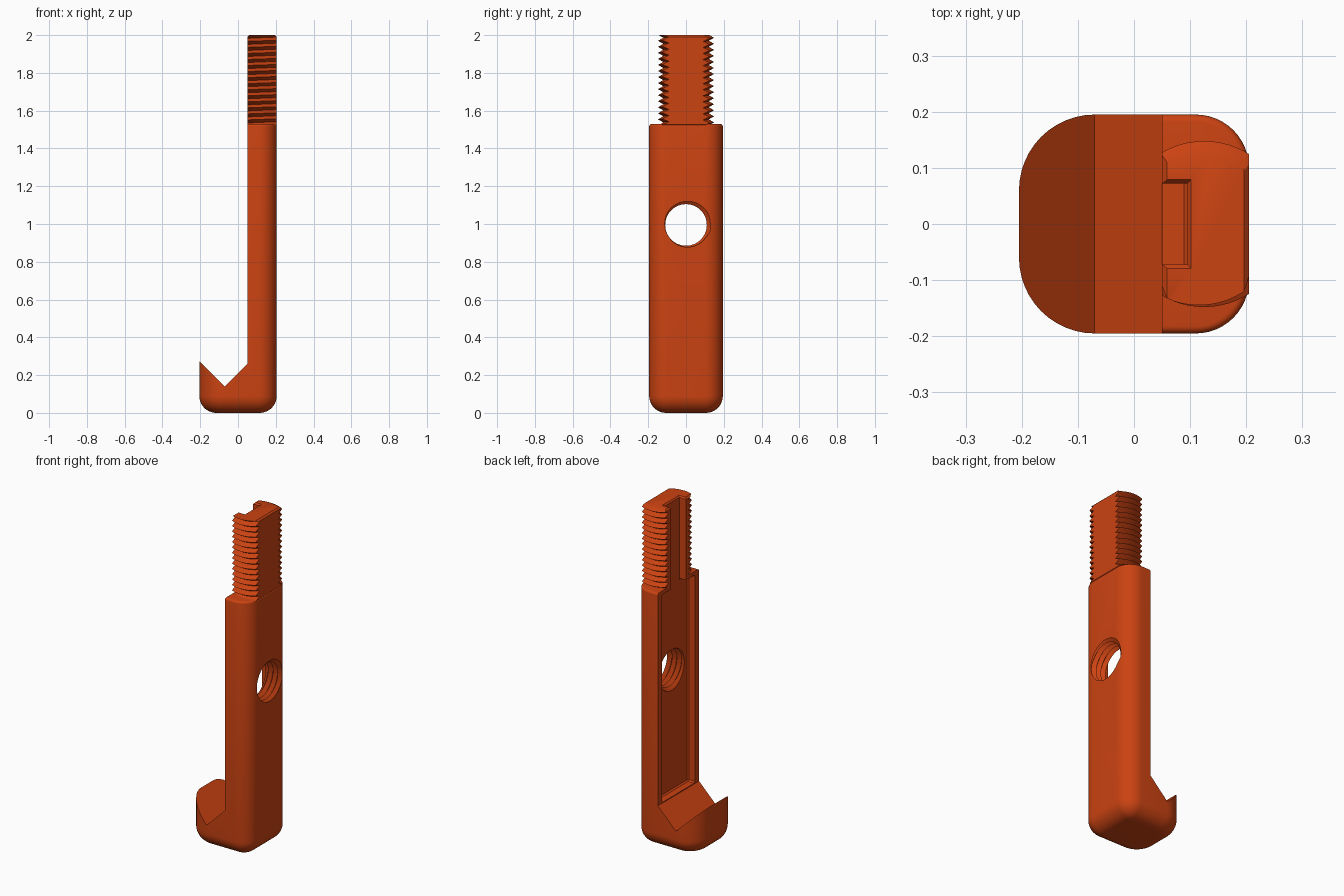
import bpy, bmesh
from math import sin, cos, pi, radians
from mathutils import Matrix

cube = bpy.data.objects.get("Cube")
if cube:
    bpy.data.objects.remove(cube, do_unlink=True)

orange = bpy.data.materials.new("burnt_orange")
orange.use_nodes = True
colour = (0.6, 0.056, 0.006, 1)
orange.diffuse_color = colour
orange.node_tree.nodes["Principled BSDF"].inputs["Base Color"].default_value = colour

FACE_X = 0.05        # flat inner face of the shaft
BACK_X = 0.205
SHOULDER = 1.53
PITCH = 0.032


def make(name, bm):
    bmesh.ops.recalc_face_normals(bm, faces=bm.faces[:])
    mesh = bpy.data.meshes.new(name)
    bm.to_mesh(mesh)
    bm.free()
    ob = bpy.data.objects.new(name, mesh)
    bpy.context.collection.objects.link(ob)
    mesh.materials.append(orange)
    return ob


def box(name, x0, x1, y0, y1, z0, z1, bevel=0):
    bm = bmesh.new()
    size = Matrix.Diagonal((x1 - x0, y1 - y0, z1 - z0, 1))
    place = Matrix.Translation(((x0 + x1) / 2, (y0 + y1) / 2, (z0 + z1) / 2))
    bmesh.ops.create_cube(bm, size=1, matrix=place @ size)
    if bevel:
        bmesh.ops.bevel(bm, geom=bm.edges[:], offset=bevel, segments=1, affect='EDGES')
    return make(name, bm)


def loft(name, rings):
    """Closed solid through rings with equal point counts."""
    bm = bmesh.new()
    rows = [[bm.verts.new(p) for p in ring] for ring in rings]
    n = len(rows[0])
    for a, b in zip(rows, rows[1:]):
        for i in range(n):
            j = (i + 1) % n
            bm.faces.new((a[i], a[j], b[j], b[i]))
    bm.faces.new(rows[0])
    bm.faces.new(rows[-1])
    return make(name, bm)


def helical_rod(name, matrix, r_root, r_crest, turns, seg=64):
    """Rod along local z with a V thread, centred on its origin."""
    bm = bmesh.new()
    rows = 2 * turns
    grid = []
    for i in range(seg):
        a = 2 * pi * i / seg
        col = []
        for k in range(rows + 1):
            r = r_crest if k % 2 else r_root
            z = PITCH * (k / 2 + i / seg - turns / 2)
            col.append(bm.verts.new((r * cos(a), r * sin(a), z)))
        grid.append(col)
    for i in range(seg):
        last = i == seg - 1
        a, b = grid[i], (grid[0][2:] if last else grid[i + 1])
        for k in range(min(len(a), len(b)) - 1):
            bm.faces.new((a[k], b[k], b[k + 1], a[k + 1]))
    # the last column has one turn less at the top; close both ends with fans
    open_edges = [e for e in bm.edges if e.is_boundary]
    for side in (-1, 1):
        tip = bm.verts.new((0, 0, side * PITCH * (turns / 2 + 0.5)))
        for e in open_edges:
            if (e.verts[0].co.z + e.verts[1].co.z) * side > 0:
                bm.faces.new((e.verts[0], e.verts[1], tip))
    bmesh.ops.triangulate(bm, faces=bm.faces[:])
    bmesh.ops.transform(bm, matrix=matrix, verts=bm.verts[:])
    return make(name, bm)


def boolean(ob, tool, operation='DIFFERENCE'):
    mod = ob.modifiers.new("cut", 'BOOLEAN')
    mod.operation, mod.solver, mod.object = operation, 'EXACT', tool
    bpy.ops.object.select_all(action='DESELECT')
    bpy.context.view_layer.objects.active = ob
    ob.select_set(True)
    bpy.ops.object.modifier_apply(modifier=mod.name)
    bpy.data.objects.remove(tool, do_unlink=True)


def plan(inset, z, steps=12):
    """Rounded outline: tighter corners at the back, wide ones at the hook."""
    corners = ((0.11, 0.1, 0.095), (-0.07, 0.06, 0.135),
               (-0.07, -0.06, 0.135), (0.11, -0.1, 0.095))
    points = []
    for q, (cx, cy, r) in enumerate(corners):
        for s in range(steps + 1):
            a = pi / 2 * (q + s / steps)
            points.append((cx + (r - inset) * cos(a), cy + (r - inset) * sin(a), z))
    return points


# Body: rounded outline with a filleted base and a softened shoulder
fillet, soft = 0.09, 0.013
rings = []
for s in range(11):
    a = pi / 2 * s / 10
    rings.append(plan(fillet * (1 - sin(a)), fillet * (1 - cos(a))))
for s in range(5):
    a = pi / 2 * s / 4
    rings.append(plan(soft * (1 - cos(a)), SHOULDER - soft + soft * sin(a)))
body = loft("hook_body", rings)

# V notch and open space in front of the shaft
side = ((-0.5, 0.57), (-0.07, 0.14), (FACE_X, 0.26), (FACE_X, 1.8), (-0.5, 1.8))
boolean(body, loft("notch_cutter", [[(x, y, z) for x, z in side] for y in (-0.4, 0.4)]))

# Shallow pocket in the shaft, narrow channel running on to the top
boolean(body, box("pocket_cutter", -0.1, 0.097, -0.155, 0.155, 0.265, 1.508, 0.008))
boolean(body, box("channel_cutter", -0.1, 0.095, -0.072, 0.072, 1.4, 2.2))

# Threaded cross hole
along_x = Matrix.Translation((0.13, 0, 0.995)) @ Matrix.Rotation(radians(90), 4, 'Y')
boolean(body, helical_rod("hole_cutter", along_x, 0.132, 0.11, 12))

# Threaded post: a screw trimmed to the thickness of the shaft
post = helical_rod("threaded_post", Matrix.Translation((0.125, 0, 1.77)), 0.12, 0.148, 22)
boolean(post, box("trim", FACE_X, BACK_X, -0.3, 0.3, SHOULDER - 0.012, 2, 0.009), 'INTERSECT')
boolean(post, box("channel_cutter", -0.1, 0.095, -0.072, 0.072, 1.4, 2.2))

# Flared mouth of the channel
mouth = [[(x, y, z) for x, y in ((-0.1, -w), (d, -w), (d, w), (-0.1, w))]
         for z, w, d in ((1.985, 0.067, 0.09), (2.01, 0.087, 0.11))]
boolean(post, loft("mouth_cutter", mouth))

# Smooth the rounded surfaces, keep edges crisp
bpy.ops.object.select_all(action='DESELECT')
for ob in (body, post):
    ob.select_set(True)
bpy.context.view_layer.objects.active = body
bpy.ops.object.shade_smooth_by_angle(angle=radians(30))
